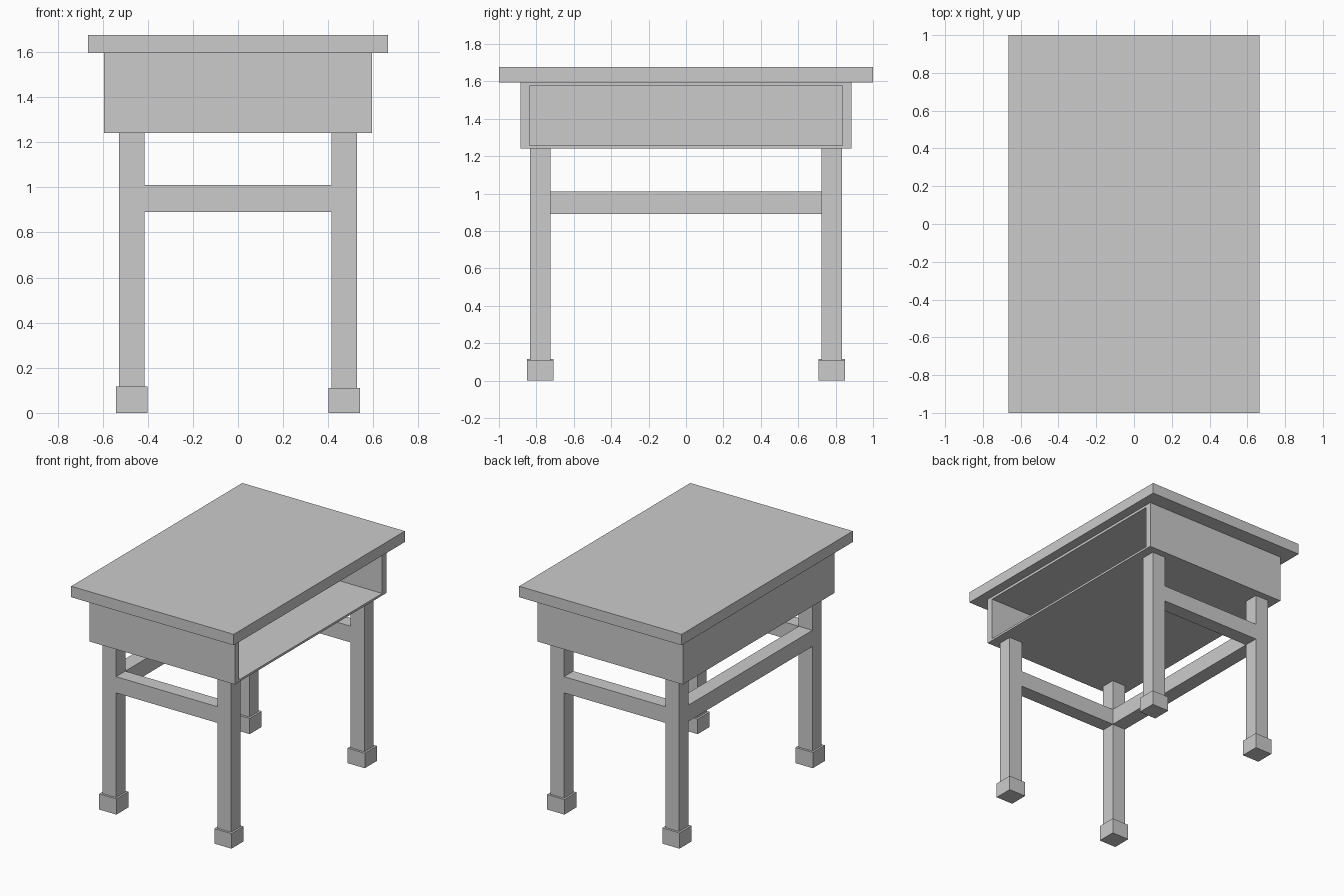
import bpy
import bmesh
from mathutils import Vector

if "Cube" in bpy.data.objects:
    bpy.data.objects.remove(bpy.data.objects["Cube"])


def box(name, lo, hi, opening=None):
    """Box between two corners; opening = (y half, z low, z high, depth x) hollows the +x side."""
    lo, hi = Vector(lo), Vector(hi)
    bm = bmesh.new()
    bmesh.ops.create_cube(bm, size=1)
    for v in bm.verts:
        v.co = [(lo[i] + hi[i]) / 2 + v.co[i] * (hi[i] - lo[i]) for i in range(3)]
    if opening:
        y_half, z_low, z_high, x_back = opening
        bm.normal_update()
        face = max(bm.faces, key=lambda f: f.normal.x)
        bmesh.ops.inset_region(bm, faces=[face], thickness=0.02)
        z_mid = (lo.z + hi.z) / 2
        for v in face.verts:
            v.co.y = y_half if v.co.y > 0 else -y_half
            v.co.z = z_high if v.co.z > z_mid else z_low
        # push the inner panel back to form the compartment
        inner = bmesh.ops.extrude_face_region(bm, geom=[face])["geom"]
        for v in inner:
            if isinstance(v, bmesh.types.BMVert):
                v.co.x = x_back
        if face.is_valid:
            bmesh.ops.delete(bm, geom=[face], context='FACES_ONLY')
    bmesh.ops.recalc_face_normals(bm, faces=bm.faces)
    mesh = bpy.data.meshes.new(name)
    bm.to_mesh(mesh)
    bm.free()
    obj = bpy.data.objects.new(name, mesh)
    bpy.context.collection.objects.link(obj)
    return obj


def centred(name, x, y, sx, sy, z0, z1):
    return box(name, (x - sx / 2, y - sy / 2, z0), (x + sx / 2, y + sy / 2, z1))


LEG_X, LEG_Y = 0.471, 0.779      # leg centres
LEG_W, LEG_D = 0.112, 0.108      # leg section
FOOT = 0.141
RUNG = (0.89, 1.01)              # rung bottom and top
BODY_Z = 1.242

# Desk top and open-sided storage body
box("desk_top", (-0.665, -1, 1.595), (0.665, 1, 1.676))
box("storage_body", (-0.594, -0.885, BODY_Z), (0.594, 0.885, 1.595),
    opening=(0.837, 1.258, 1.576, -0.55))

# Legs with square feet
for sx, side in ((-1, "left"), (1, "right")):
    foot_top = 0.116 if sx < 0 else 0.111
    for sy, end in ((-1, "front"), (1, "back")):
        x, y = sx * LEG_X, sy * LEG_Y
        centred(f"{end}_{side}_leg", x, y, LEG_W, LEG_D, foot_top, BODY_Z)
        centred(f"{end}_{side}_foot", x, y, FOOT, FOOT, 0, foot_top)

# Short rungs at both ends, one long rung on the closed side
for sy, end in ((-1, "front"), (1, "back")):
    centred(f"{end}_rung", 0, sy * LEG_Y, 2 * LEG_X - LEG_W, LEG_D, *RUNG)
centred("long_rung", -LEG_X, 0, LEG_W, 2 * LEG_Y - LEG_D, *RUNG)
